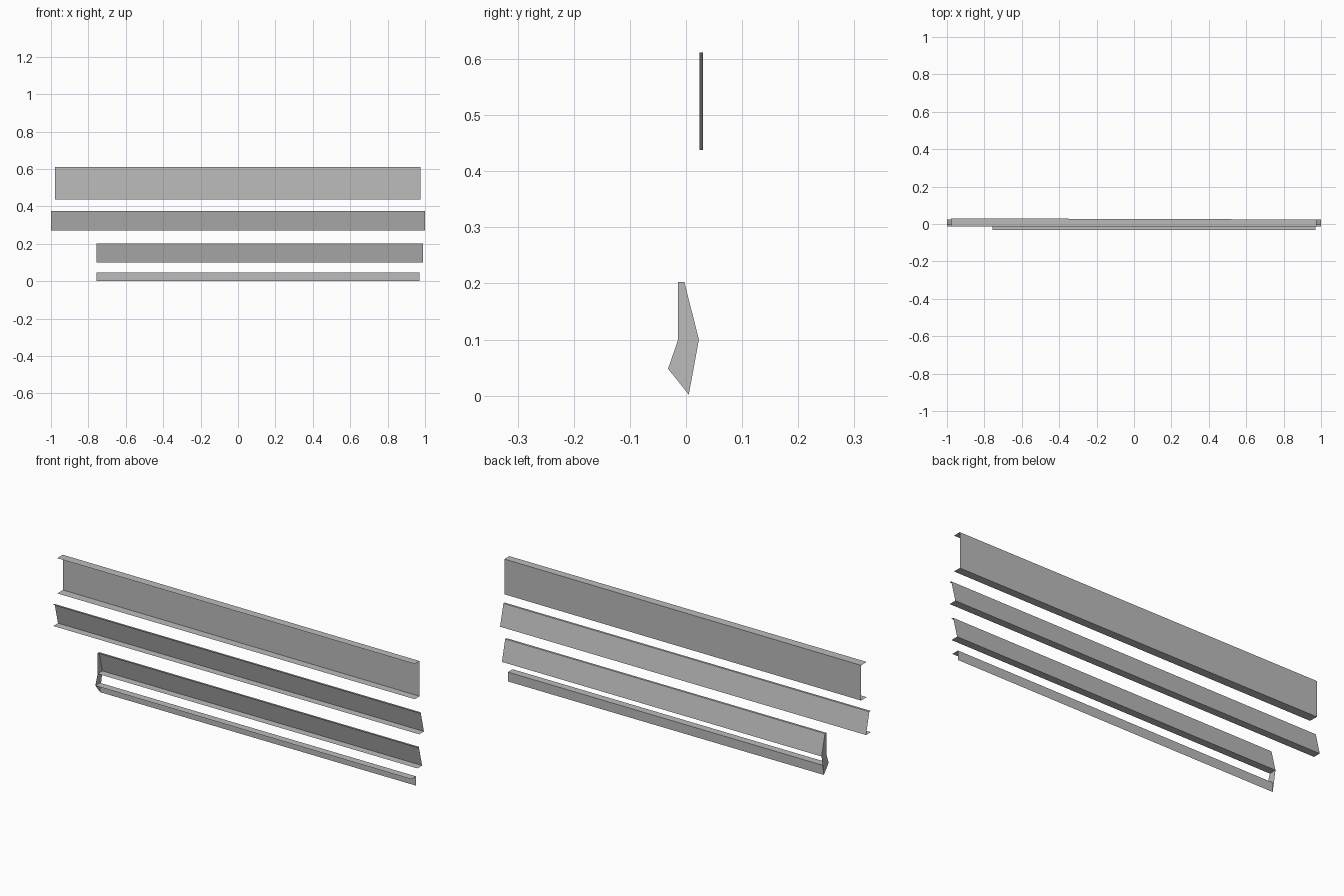
import bpy
import bmesh

cube = bpy.data.objects.get("Cube")
if cube:
    bpy.data.objects.remove(cube, do_unlink=True)

grey = bpy.data.materials.new("sheet grey")
grey.use_nodes = True
colour = (0.5, 0.5, 0.5, 1)
grey.diffuse_color = colour
grey.node_tree.nodes["Principled BSDF"].inputs["Base Color"].default_value = colour


def finish(name, bm):
    mesh = bpy.data.meshes.new(name)
    bm.normal_update()
    bm.to_mesh(mesh)
    bm.free()
    mesh.materials.append(grey)
    obj = bpy.data.objects.new(name, mesh)
    bpy.context.collection.objects.link(obj)
    return obj


def strip(name, x0, x1, start, end=None):
    """Folded sheet running along x between two (y, z) profiles."""
    bm = bmesh.new()
    a = [bm.verts.new((x0, y, z)) for y, z in start]
    b = [bm.verts.new((x1, y, z)) for y, z in end or start]
    for i in range(len(a) - 1):
        bm.faces.new((a[i], b[i], b[i + 1], a[i + 1]))
    return finish(name, bm)


def channel(back, bottom, top, lip=-0.014):
    return [(lip, top), (back, top), (back, bottom), (lip, bottom)]


def sloped(bottom, top):
    return [(-0.014, top), (-0.003, top), (0.023, bottom), (-0.014, bottom)]


# Tall channel, its web slightly skewed along the length
strip("top_channel", -0.978, 0.976,
      channel(0.03, 0.438, 0.612), channel(0.024, 0.438, 0.612))

# Two sloped channels
strip("upper_sloped_channel", -1, 1, sloped(0.271, 0.376))
strip("lower_sloped_channel", -0.757, 0.99, sloped(0.1, 0.203))

# Bottom angle: top lip and upright web
strip("bottom_angle", -0.757, 0.97, [(-0.032, 0.048), (0.005, 0.048), (0.005, 0.002)])

# End plate joining the two lowest strips, in two flat pieces
bm = bmesh.new()
outline = [(-0.014, 0.203), (-0.003, 0.203), (0.023, 0.1),
           (0.005, 0.002), (-0.032, 0.048), (-0.014, 0.1)]
v = [bm.verts.new((-0.757, y, z)) for y, z in outline]
bm.faces.new((v[0], v[1], v[2], v[5]))
bm.faces.new((v[5], v[2], v[3], v[4]))
finish("end_plate", bm)
